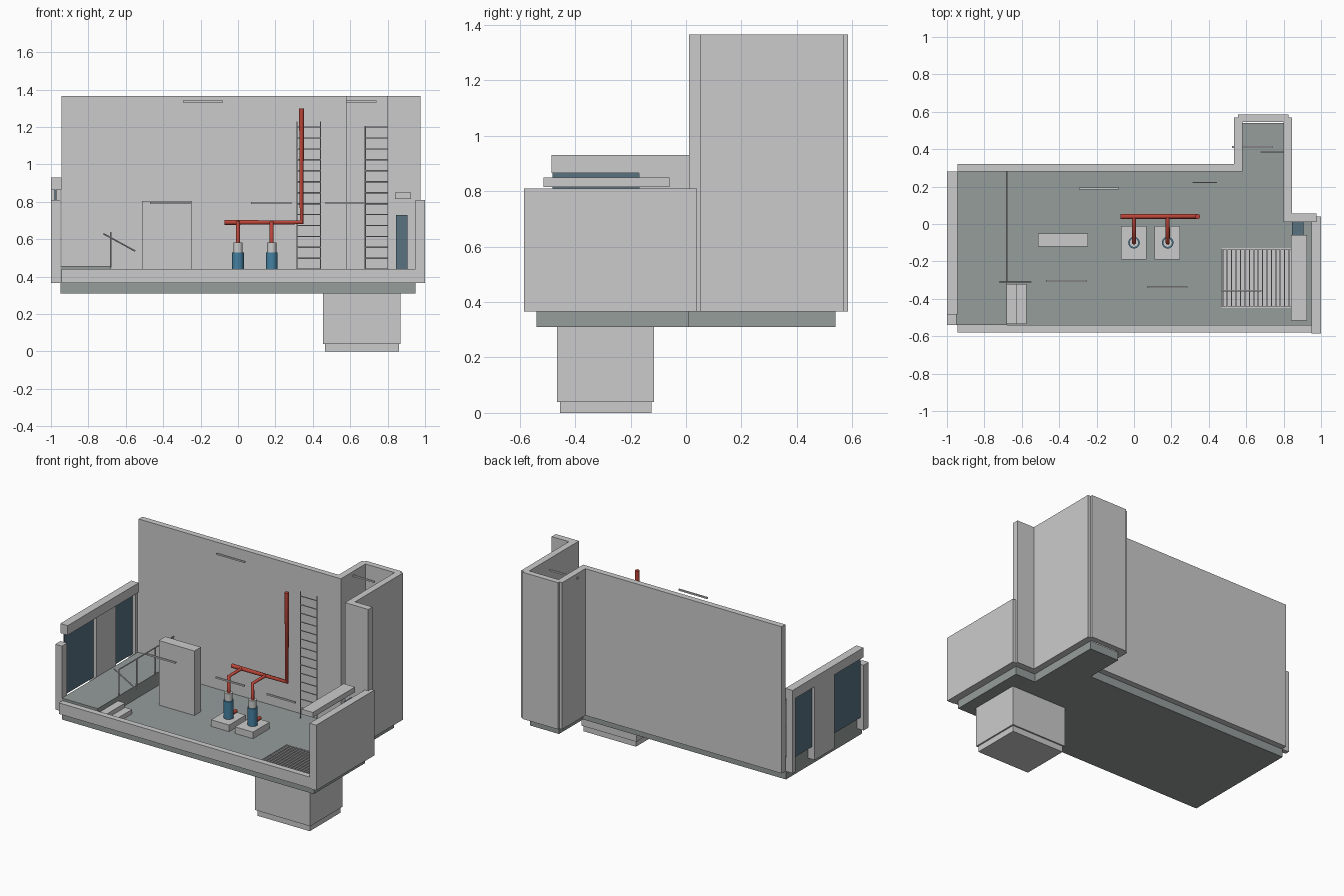
import bpy, bmesh, math
from mathutils import Vector

if "Cube" in bpy.data.objects:
    bpy.data.objects.remove(bpy.data.objects["Cube"])


def material(name, rgb):
    m = bpy.data.materials.new(name)
    m.diffuse_color = (*rgb, 1)
    m.use_nodes = True
    m.node_tree.nodes["Principled BSDF"].inputs["Base Color"].default_value = m.diffuse_color
    return m


FLOOR = material("floor_paint", (0.30, 0.34, 0.33))
RED = material("red_pipe", (0.50, 0.06, 0.04))
BLUE = material("pump_blue", (0.06, 0.22, 0.36))
PANE = material("dark_door", (0.10, 0.17, 0.22))


def finish(name, bm, mat=None, smooth=False):
    bmesh.ops.recalc_face_normals(bm, faces=bm.faces)
    me = bpy.data.meshes.new(name)
    bm.to_mesh(me)
    bm.free()
    ob = bpy.data.objects.new(name, me)
    bpy.context.collection.objects.link(ob)
    if mat:
        me.materials.append(mat)
    if smooth:
        bpy.context.view_layer.objects.active = ob
        ob.select_set(True)
        bpy.ops.object.shade_smooth_by_angle()
        ob.select_set(False)
    return ob


def prism(name, pts, z0, z1, mat=None):
    bm = bmesh.new()
    f = bm.faces.new([bm.verts.new((x, y, z0)) for x, y in pts])
    top = bmesh.ops.extrude_face_region(bm, geom=[f])["geom"]
    bmesh.ops.translate(bm, vec=(0, 0, z1 - z0),
                        verts=[v for v in top if isinstance(v, bmesh.types.BMVert)])
    return finish(name, bm, mat)


def box(name, x0, x1, y0, y1, z0, z1, mat=None):
    return prism(name, [(x0, y0), (x1, y0), (x1, y1), (x0, y1)], z0, z1, mat)


def rods(name, segs, r, mat=None, n=16):
    """Cylinders between point pairs, joined in one mesh."""
    bm = bmesh.new()
    for a, b in segs:
        a, b = Vector(a), Vector(b)
        d = b - a
        vs = bmesh.ops.create_cone(bm, cap_ends=True, segments=n, radius1=r,
                                   radius2=r, depth=d.length)["verts"]
        q = d.to_track_quat('Z', 'Y')
        for v in vs:
            v.co = q @ v.co + (a + b) / 2
    return finish(name, bm, mat, True)


def pipe(name, pts, r, mat):
    cu = bpy.data.curves.new(name, 'CURVE')
    cu.dimensions = '3D'
    cu.bevel_depth, cu.bevel_resolution, cu.use_fill_caps = r, 3, True
    sp = cu.splines.new('POLY')
    sp.points.add(len(pts) - 1)
    for p, co in zip(sp.points, pts):
        p.co = (*co, 1)
    cu.materials.append(mat)
    ob = bpy.data.objects.new(name, cu)
    bpy.context.collection.objects.link(ob)


def cut(ob, cutter):
    m = ob.modifiers.new("hole", 'BOOLEAN')
    m.operation, m.object, m.solver = 'DIFFERENCE', cutter, 'EXACT'
    cutter.hide_render = True
    cutter.hide_set(True)


Z, TOP = 0.365, 1.365

# Floor slab with the sump opening
slab = prism("floor_slab", [(-.95, -.54), (.95, -.54), (.95, .01), (.80, .01), (.80, .54),
                            (.58, .54), (.58, .28), (-.95, .28)], .31, Z, FLOOR)
cut(slab, box("slab_hole_cutter", .467, .858, -.45, -.128, .2, .5))

# Sump pit, footing and grate
pit = box("sump_pit", .455, .87, -.465, -.115, .04, .31)
cut(pit, box("pit_cutter", .467, .858, -.45, -.128, .05, .5))
box("sump_footing", .465, .86, -.455, -.125, 0, .04)
for i in range(17):
    x = .472 + i * .0236
    box("grate_bar", x, x + .006, -.45, -.128, .35, Z)
for y in (-.45, -.136):
    box("grate_frame", .467, .858, y, y + .008, .35, Z)

# Main walls and front curb
box("back_wall", -.945, .555, .28, .32, Z, TOP)
box("front_curb", -.945, .95, -.58, -.54, Z, .44)
box("right_low_wall", .95, 1, -.585, .04, Z, .81)

# Stair shaft walls
box("shaft_left_wall", .535, .58, .28, .57, Z, TOP)
box("shaft_back_wall", .555, .825, .545, .585, Z, TOP)
box("shaft_right_wall", .80, .845, .03, .57, Z, TOP)
box("shaft_front_wall", .80, .975, .01, .055, Z, TOP)

# Left wall piers, lintel and door leaves
for n, y0, y1, z in (("front", -.54, -.485, .81), ("middle", -.17, .043, .87),
                     ("back", .25, .28, .87)):
    box(n + "_pier", -1, -.95, y0, y1, Z, z)
box("lintel", -1, -.945, -.485, .28, .865, .93)
box("large_door", -.98, -.97, -.482, -.17, .45, .868, PANE)
box("small_door", -.98, -.97, .043, .25, .45, .868, PANE)

# Raised platform, steps and handrail
box("platform", -.95, -.68, -.54, .28, Z, .456, FLOOR)
box("upper_step", -.68, -.627, -.535, -.32, Z, .425)
box("lower_step", -.627, -.575, -.535, -.32, Z, .395)
rail = [((-.68, -.31, .635), (-.68, .28, .635)), ((-.72, -.31, .63), (-.55, -.31, .537))]
rail += [((-.68, y, .45), (-.68, y, .635)) for y in (-.31, -.12, .08, .27)]
rods("handrail", rail, .004, n=8)

# Control cabinet, wall panel and overhead tray
box("control_cabinet", -.513, -.245, -.12, -.05, Z, .805)
box("wall_panel", .845, .905, -.06, .01, Z, .73, PANE)
box("overhead_tray", .84, .925, -.515, -.06, .815, .85)

# Pumps with plinths, motors and pipes
for x in (0, .18):
    box("pump_plinth", x - .07, x + .066, -.19, -.01, Z, .41)
    rods("pump_body", [((x, -.10, .41), (x, -.10, .53))], .031, BLUE, 24)
    rods("pump_motor", [((x, -.10, .53), (x, -.10, .582))], .025, None, 24)
    pipe("pump_outlet", [(x, -.10, .58), (x, -.10, .69), (x, .04, .69)], .011, RED)
    rods("pump_inlet", [((x, -.10, .425), (x, -.02, .425))], .012, RED)
pipe("header_and_riser", [(-.073, .04, .69), (.34, .04, .69), (.34, .04, 1.3)], .014, RED)

# Ladders
for name, x0, x1, y, top in (("room_ladder", .315, .441, .222, 1.23),
                             ("shaft_ladder", .68, .803, .385, 1.205)):
    segs = [((x, y, Z), (x, y, top)) for x in (x0, x1)]
    segs += [((x0, y, 1.2 - i * .0585), (x1, y, 1.2 - i * .0585)) for i in range(14)]
    rods(name, segs, .0035, n=8)

# Strip lights
for x, y, z in ((-.295, .19, 1.337), (.525, .412, 1.337), (-.47, -.305, .793),
                (.07, -.338, .793), (.468, -.357, .793)):
    box("strip_light", x, x + .215, y - .005, y + .005, z - .005, z + .005)
